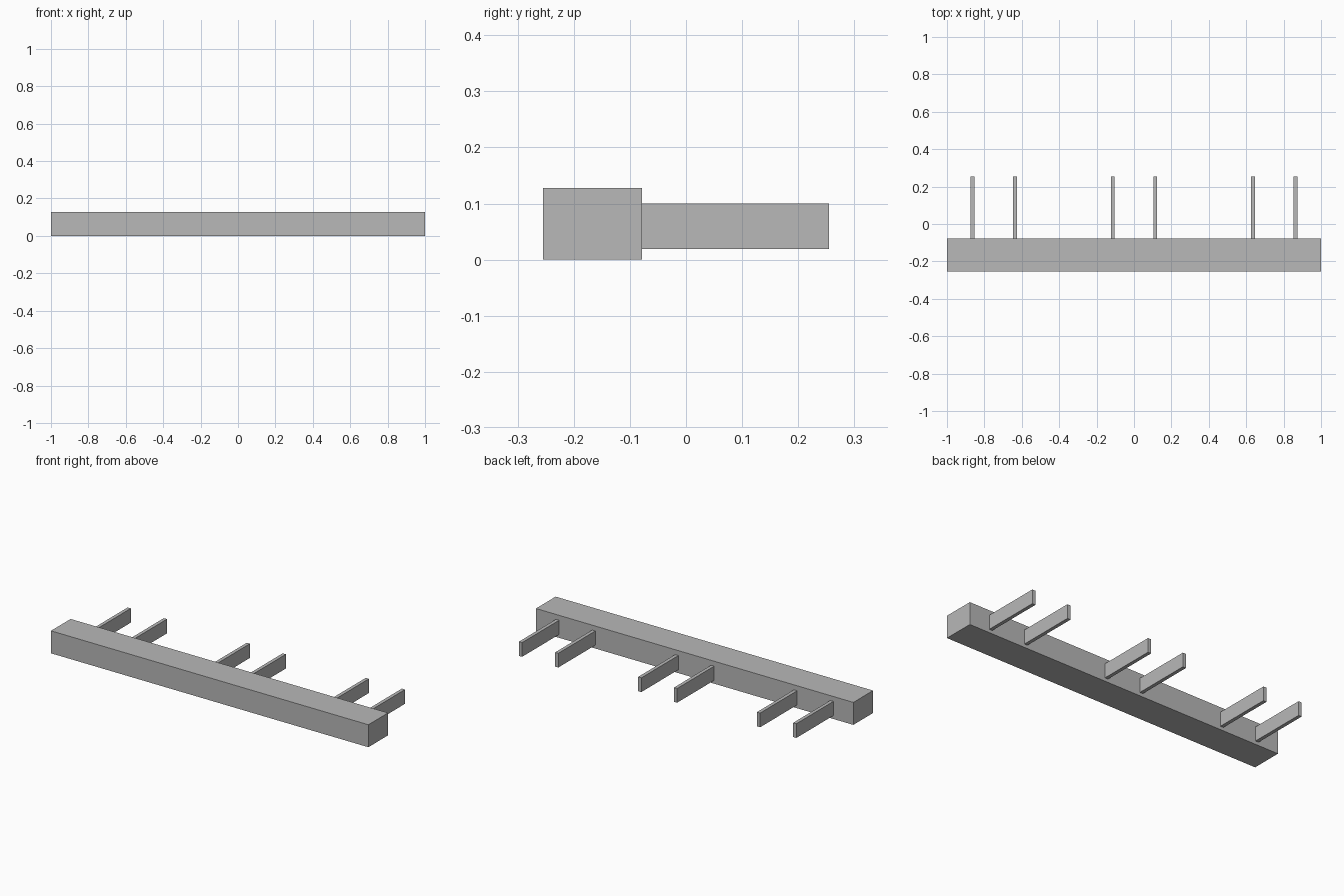
import bpy

default = bpy.data.objects.get("Cube")
if default:
    bpy.data.objects.remove(default, do_unlink=True)

# One plain grey for the whole shelf
grey = bpy.data.materials.new("plain_grey")
grey.use_nodes = True
colour = (0.48, 0.48, 0.48, 1)
grey.diffuse_color = colour
grey.node_tree.nodes["Principled BSDF"].inputs["Base Color"].default_value = colour


def box(name, low, high):
    """Add a flat-sided box between two opposite corners."""
    centre = [(a + b) / 2 for a, b in zip(low, high)]
    size = [b - a for a, b in zip(low, high)]
    bpy.ops.mesh.primitive_cube_add(size=1, location=centre)
    part = bpy.context.object
    part.name = name
    part.scale = size
    bpy.ops.object.transform_apply(location=False, rotation=False, scale=True)
    part.data.materials.append(grey)
    return part


# Long front beam
FRONT, JOIN, BACK = -0.255, -0.078, 0.255
box("beam", (-1, FRONT, 0), (1, JOIN, 0.128))

# Three pairs of thin prongs reaching back from the beam
half = 0.01
for x, place in ((0.113, "inner"), (0.636, "middle"), (0.864, "outer")):
    for side, label in ((1, "left"), (-1, "right")):
        box(f"{place}_prong_{label}",
            (side * x - half, JOIN, 0.019), (side * x + half, BACK, 0.1))
